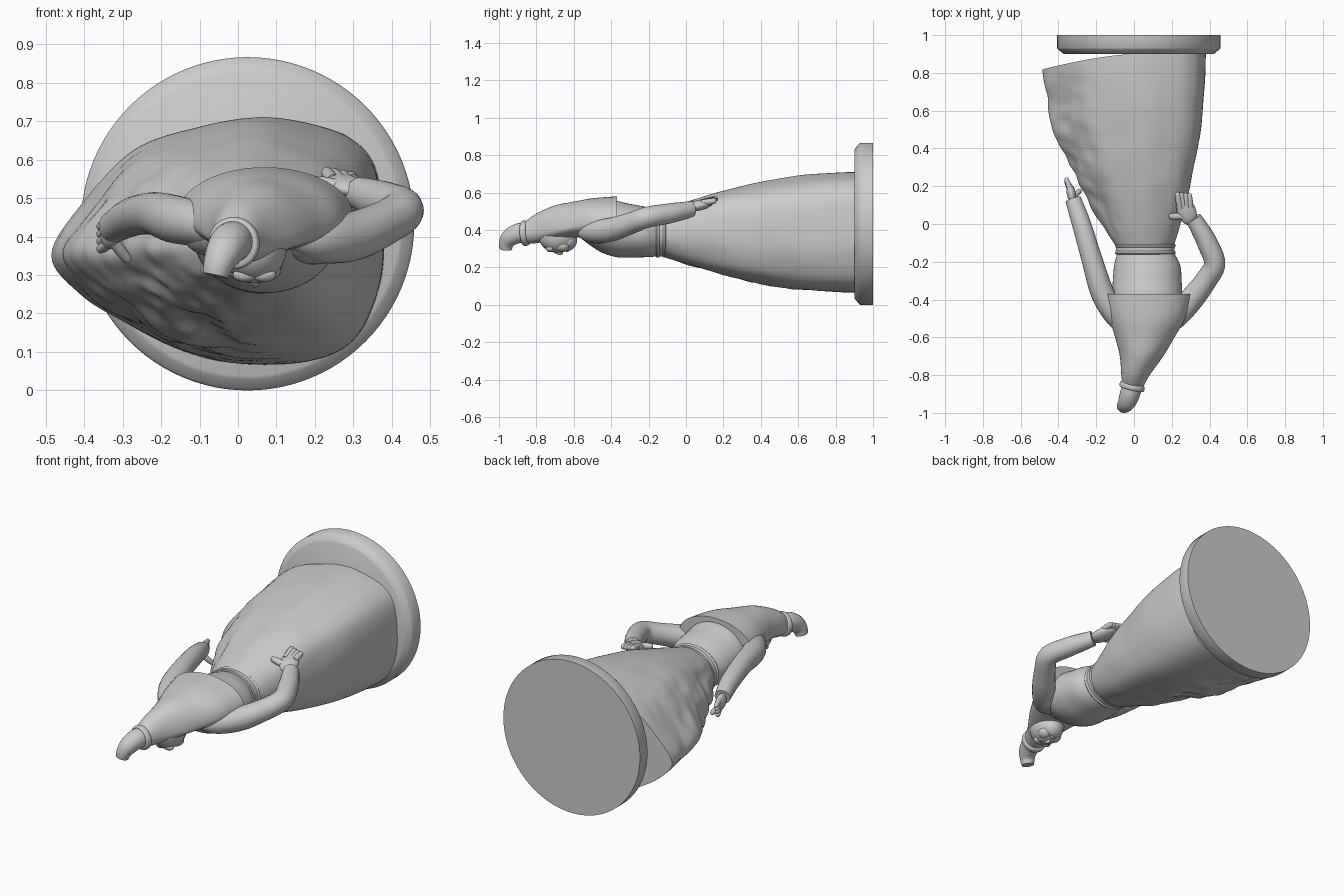
import bpy, bmesh, math
from mathutils import Vector, noise

TAU = 2 * math.pi


def finish(name, bm, angle=40):
    bmesh.ops.recalc_face_normals(bm, faces=bm.faces)
    me = bpy.data.meshes.new(name)
    bm.to_mesh(me)
    bm.free()
    ob = bpy.data.objects.new(name, me)
    bpy.context.collection.objects.link(ob)
    bpy.ops.object.select_all(action='DESELECT')
    ob.select_set(True)
    bpy.context.view_layer.objects.active = ob
    bpy.ops.object.shade_smooth_by_angle(angle=math.radians(angle))
    return ob


def loft(name, rings, angle=40):
    bm = bmesh.new()
    vs = [[bm.verts.new(p) for p in r] for r in rings]
    n = len(vs[0])
    for a, b in zip(vs, vs[1:]):
        for i in range(n):
            j = (i + 1) % n
            bm.faces.new((a[i], a[j], b[j], b[i]))
    bm.faces.new(vs[0])
    bm.faces.new(vs[-1])
    return finish(name, bm, angle)


def spline(rows, steps=6, closed=False):
    """Catmull-Rom through rows of numbers."""
    n, out = len(rows), []
    pick = (lambda k: rows[k % n]) if closed else (lambda k: rows[max(0, min(n - 1, k))])
    for i in range(n if closed else n - 1):
        p = [pick(i + k) for k in (-1, 0, 1, 2)]
        for s in range(steps):
            t = s / steps
            out.append([0.5 * (2 * b + (c - a) * t + (2 * a - 5 * b + 4 * c - d) * t * t
                               + (3 * b - a - 3 * c + d) * t ** 3) for a, b, c, d in zip(*p)])
    if not closed:
        out.append(list(rows[-1]))
    return out


def body(name, rows, n=48):
    """Rows: y, centre x, centre z, half width, height above, depth below."""
    rings = []
    for y, cx, cz, rx, rt, rb in spline(rows):
        rings.append([(cx + rx * math.cos(a), y, cz + (rt if math.sin(a) > 0 else rb) * math.sin(a))
                      for a in (TAU * i / n for i in range(n))])
    return loft(name, rings)


def tube(name, rows, n=24):
    """Rows: x, y, z, radius."""
    pts = spline(rows)
    rings = []
    for i, p in enumerate(pts):
        d = Vector(pts[min(i + 1, len(pts) - 1)][:3]) - Vector(pts[max(i - 1, 0)][:3])
        q = d.to_track_quat('Y', 'Z')
        rings.append([Vector(p[:3]) + q @ Vector((math.cos(TAU * k / n), 0, math.sin(TAU * k / n))) * p[3]
                      for k in range(n)])
    return loft(name, rings, 50)


def blob(name, loc, size, rot=(0, 0, 0)):
    bm = bmesh.new()
    bmesh.ops.create_uvsphere(bm, u_segments=24, v_segments=14, radius=1)
    ob = finish(name, bm)
    ob.location, ob.scale, ob.rotation_euler = loc, size, [math.radians(r) for r in rot]
    return ob


def finger(name, a, b, r):
    m = [(x + y) / 2 for x, y in zip(a, b)]
    e = [x + (y - x) * 0.9 for x, y in zip(a, b)]
    return tube(name, [(*a, r), (*m, r), (*e, r * 0.8), (*b, r * 0.25)], 12)


# round base with a chamfered front rim
loft("base", [[(0.025 + r * math.cos(TAU * i / 96), y, 0.433 + r * math.sin(TAU * i / 96))
               for i in range(96)] for y, r in ((0.9, 0.395), (0.906, 0.405), (0.925, 0.428),
                                                (0.932, 0.433), (1.0, 0.433))], 50)

# flaring skirt: waist ellipse blended to an uneven hem, with soft folds on one side
hem = spline([(0.38, 0.40), (0.36, 0.57), (0.30, 0.65), (0.20, 0.69), (0.06, 0.71), (-0.10, 0.685),
              (-0.27, 0.625), (-0.41, 0.48), (-0.485, 0.35), (-0.41, 0.25), (-0.30, 0.18),
              (-0.15, 0.105), (0.0, 0.07), (0.18, 0.075), (0.30, 0.13), (0.365, 0.26)], 8, True)
rings = []
for k in range(65):
    u = k / 64
    ring = []
    for hx, hz in hem:
        a = math.atan2(hz - 0.39, hx)
        wx, wz = 0.06 + 0.147 * math.cos(a), 0.382 + 0.122 * math.sin(a)
        side = max(0.0, -math.cos(a - 0.5))
        s = 1 - (1 - u) ** (1.9 - 0.25 * max(0.0, -math.cos(a)))
        y = -0.13 + u * (1.03 - 0.08 * max(0.0, -hx / 0.48) ** 1.5)
        p = Vector((math.cos(a), math.sin(a), 3))
        f = 0.02 * noise.noise(Vector((2 * p.x, 2 * p.y, 5 * y))) * (0.3 + side)
        f += 0.018 * side * noise.noise(Vector((4 * p.x + 3 * y, 4 * p.y, 13 * y)))
        f *= math.sin(math.pi * u) ** 0.7 if 0 < u < 1 else 0
        ring.append((wx + (hx - wx) * s + f * p.x, y, wz + (hz - wz) * s + f * p.y))
    rings.append(ring)
loft("skirt", rings)

# torso and belt
body("torso", [(-0.10, 0.06, 0.382, 0.14, 0.115, 0.12), (-0.15, 0.062, 0.384, 0.15, 0.122, 0.125),
               (-0.22, 0.07, 0.385, 0.175, 0.14, 0.13), (-0.30, 0.07, 0.39, 0.182, 0.15, 0.137),
               (-0.38, 0.07, 0.40, 0.185, 0.155, 0.143), (-0.47, 0.07, 0.415, 0.18, 0.12, 0.125),
               (-0.58, 0.06, 0.43, 0.11, 0.08, 0.06)])
belt = [(-0.105, 0.14), (-0.106, 0.156), (-0.112, 0.161), (-0.12, 0.159), (-0.124, 0.155), (-0.142, 0.155),
        (-0.146, 0.159), (-0.154, 0.161), (-0.16, 0.157), (-0.161, 0.142)]
loft("belt", [[(0.06 + r * math.cos(TAU * i / 64), y, 0.384 + (r - 0.029) * math.sin(TAU * i / 64))
               for i in range(64)] for y, r in belt], 30)

# hooded cape draped over the back of the head and shoulders
body("hooded_cape", [(-0.86, -0.005, 0.385, 0.055, 0.06, 0.055), (-0.80, 0.008, 0.39, 0.075, 0.098, 0.06),
                     (-0.70, 0.04, 0.40, 0.115, 0.132, 0.05), (-0.60, 0.057, 0.42, 0.157, 0.132, 0.06),
                     (-0.50, 0.07, 0.44, 0.20, 0.13, 0.08), (-0.37, 0.07, 0.45, 0.23, 0.13, 0.08)])

# band and drooping tip of the hood
axis = Vector((-0.24, -0.97, -0.08)).normalized()
c = Vector((-0.01, -0.86, 0.383))
tube("hood_band", [(*(c - axis * 0.018), 0.052), (*(c - axis * 0.014), 0.064), (*c, 0.068),
                   (*(c + axis * 0.014), 0.064), (*(c + axis * 0.018), 0.048)], 40)
tube("hood_tip", [(0.0, -0.83, 0.39, 0.053), (-0.02, -0.895, 0.383, 0.053), (-0.036, -0.94, 0.36, 0.048),
                  (-0.05, -0.96, 0.33, 0.04), (-0.058, -0.964, 0.298, 0.034)])

# head facing down, with shallow features
blob("head", (0.042, -0.685, 0.372), (0.085, 0.105, 0.094))
blob("jaw", (0.044, -0.64, 0.345), (0.064, 0.058, 0.058))
blob("nose", (0.044, -0.68, 0.281), (0.012, 0.024, 0.013), (-10, 0, 0))
blob("lips", (0.044, -0.635, 0.291), (0.02, 0.009, 0.009))
for sx, side in ((-1, "left"), (1, "right")):
    blob(side + "_cheek", (0.043 + sx * 0.03, -0.662, 0.316), (0.04, 0.042, 0.032))
    blob(side + "_eye", (0.043 + sx * 0.029, -0.706, 0.291), (0.014, 0.008, 0.008))
    blob(side + "_brow", (0.043 + sx * 0.025, -0.728, 0.30), (0.032, 0.02, 0.018), (0, 0, sx * 10))

# right arm, elbow out, hand resting on the skirt
blob("right_shoulder", (0.20, -0.47, 0.395), (0.085, 0.115, 0.068), (0, 0, -35))
tube("right_arm", [(0.14, -0.565, 0.40, 0.03), (0.205, -0.51, 0.392, 0.058), (0.295, -0.41, 0.40, 0.064),
                   (0.38, -0.30, 0.435, 0.058), (0.427, -0.21, 0.468, 0.056), (0.388, -0.10, 0.487, 0.054),
                   (0.345, -0.02, 0.502, 0.048), (0.315, 0.03, 0.513, 0.042)])
blob("right_palm", (0.278, 0.068, 0.532), (0.05, 0.08, 0.028), (12, 0, 22))
for i in range(4):
    finger(f"right_finger_{i + 1}", (0.247 + 0.017 * i, 0.075 + 0.003 * i, 0.545),
           (0.228 + 0.021 * i, 0.168 - 0.002 * i, 0.57 - 0.004 * i), 0.017)
finger("right_thumb", (0.26, 0.04, 0.53), (0.185, 0.04, 0.545), 0.018)

# left arm hanging along the side
blob("left_shoulder", (-0.06, -0.47, 0.415), (0.08, 0.11, 0.068), (0, 0, 30))
tube("left_arm", [(-0.04, -0.56, 0.42, 0.03), (-0.09, -0.50, 0.43, 0.055), (-0.165, -0.37, 0.445, 0.062),
                  (-0.222, -0.19, 0.46, 0.055), (-0.278, 0.0, 0.45, 0.05), (-0.322, 0.13, 0.425, 0.042)])
blob("left_palm", (-0.332, 0.16, 0.41), (0.024, 0.06, 0.042), (-10, 0, 12))
for i in range(4):
    finger(f"left_finger_{i + 1}", (-0.336, 0.175, 0.433 - 0.017 * i),
           (-0.36, 0.245 - 0.005 * i, 0.425 - 0.02 * i), 0.014)
finger("left_thumb", (-0.325, 0.14, 0.39), (-0.283, 0.18, 0.335), 0.015)
